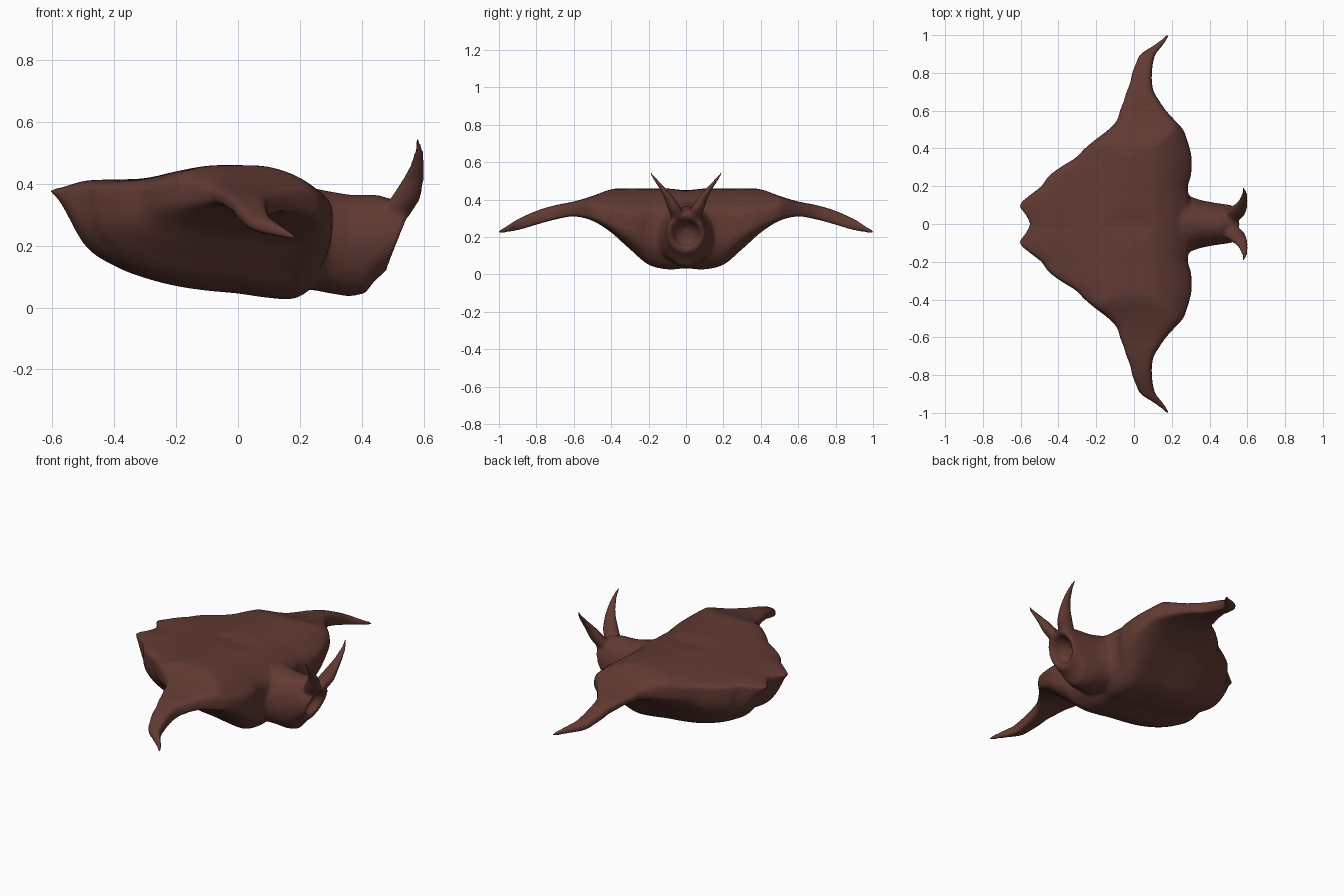
import bpy, bmesh, math

cube = bpy.data.objects.get("Cube")
if cube:
    bpy.data.objects.remove(cube)

skin = bpy.data.materials.new("reddish brown skin")
skin.use_nodes = True
colour = (0.12, 0.042, 0.032, 1)
skin.diffuse_color = colour
skin.node_tree.nodes["Principled BSDF"].inputs["Base Color"].default_value = colour


def sample(values, t):
    """Smooth curve through evenly spaced values, t in 0..1."""
    last = len(values) - 1
    s = min(max(t, 0), 1) * last
    i = min(int(s), last - 1)
    f = s - i
    a, b, c, d = (values[min(max(i + k, 0), last)] for k in (-1, 0, 1, 2))
    return b + 0.5 * f * (c - a + f * (2*a - 5*b + 4*c - d + f * (3*(b - c) + d - a)))


def loft(bm, rings):
    """Skin a list of equal point rings and cap both ends."""
    rows = [[bm.verts.new(p) for p in ring] for ring in rings]
    count = len(rows[0])
    for low, high in zip(rows, rows[1:]):
        for k in range(count):
            n = (k + 1) % count
            bm.faces.new((low[k], low[n], high[n], high[k]))
    bm.faces.new(rows[0][::-1])
    bm.faces.new(rows[-1])


def circle(count):
    return [(math.cos(2 * math.pi * k / count), math.sin(2 * math.pi * k / count))
            for k in range(count)]


# Mantle outline and heights, from the centre line out to the wing tip
lead = [-.55, -.575, -.61, -.555, -.49, -.455, -.39, -.31, -.26, -.2, -.135,
        -.09, -.075, -.055, -.04, -.02, -.01, .01, .035, .11, .168]
trail = [.3, .3, .3, .29, .285, .3, .305, .305, .295, .28, .26,
         .215, .17, .135, .105, .095, .095, .1, .115, .155, .186]
roof = [.45, .46, .465, .465, .455, .42, .39, .37, .34, .295, .24]
lead_edge = [.38, .38, .37, .37, .37, .36, .355, .34, .31, .27, .23]
trail_edge = [.28, .28, .28, .28, .3, .32, .33, .31, .28, .25, .23]
depth = [.97, 1, .9, .58, .3, .13, .08, .08, .08, .08, .05]
# Back and belly lines, from the tail lobes to the neck
back = [.385, .413, .415, .418, .44, .458, .46, .455, .425, .38]
belly = [.36, .19, .13, .095, .07, .055, .045, .025, .005, .04]


def mantle_ring(y):
    v = abs(y)
    x0, x1 = sample(lead, v), sample(trail, v)
    points = []
    for cx, side in circle(72):
        u = (1 - cx) / 2
        x = x0 + (x1 - x0) * u
        edge = sample(lead_edge, v) * (1 - u) + sample(trail_edge, v) * u
        swell = max(0, 1 - cx ** 4) ** 0.25
        along = (x + 0.6) / 0.9
        if side > 0:
            top = min(sample(back, along), sample(roof, v))
            z = edge + max(top - edge, 0.008) * swell
        else:
            z = edge - max((edge - sample(belly, along)) * sample(depth, v), 0.008) * swell
        points.append((x, y, z))
    return points


bm = bmesh.new()
steps = 80
loft(bm, [mantle_ring(i / steps) for i in range(-steps, steps + 1)])

# Head with a tilted cup at its end: x, z, half width, half height, tilt
head = [(.1, .24, .12, .17, 0), (.25, .22, .18, .165, 0), (.3, .21, .145, .165, 0),
        (.36, .2, .125, .165, 0), (.43, .205, .112, .16, .12), (.48, .215, .105, .13, .3),
        (.52, .22, .1, .1, .4), (.515, .22, .075, .075, .4), (.47, .22, .06, .06, .3),
        (.45, .22, .03, .03, .2)]
loft(bm, [[(x + tilt * h * s, w * c, z + h * s) for c, s in circle(32)]
          for x, z, w, h, tilt in head])

# Pair of horns: x, y, z, radius
horn = [(.5, .035, .29, .05), (.54, .06, .35, .05), (.565, .09, .41, .036),
        (.58, .125, .46, .024), (.585, .165, .51, .015), (.58, .19, .545, .008)]
for mirror in (-1, 1):
    loft(bm, [[(x + r * c, mirror * (y + 0.75 * r * s), z) for c, s in circle(16)]
              for x, y, z, r in horn])

bmesh.ops.recalc_face_normals(bm, faces=bm.faces)
mesh = bpy.data.meshes.new("winged_body")
bm.to_mesh(mesh)
bm.free()
mesh.materials.append(skin)
body = bpy.data.objects.new("winged_body", mesh)
bpy.context.collection.objects.link(body)

# Fuse the parts into one soft skin
fuse = body.modifiers.new("fuse", 'REMESH')
fuse.mode = 'VOXEL'
fuse.voxel_size = 0.008
fuse.use_smooth_shade = True
soften = body.modifiers.new("soften", 'SMOOTH')
soften.factor = 0.5
soften.iterations = 12
